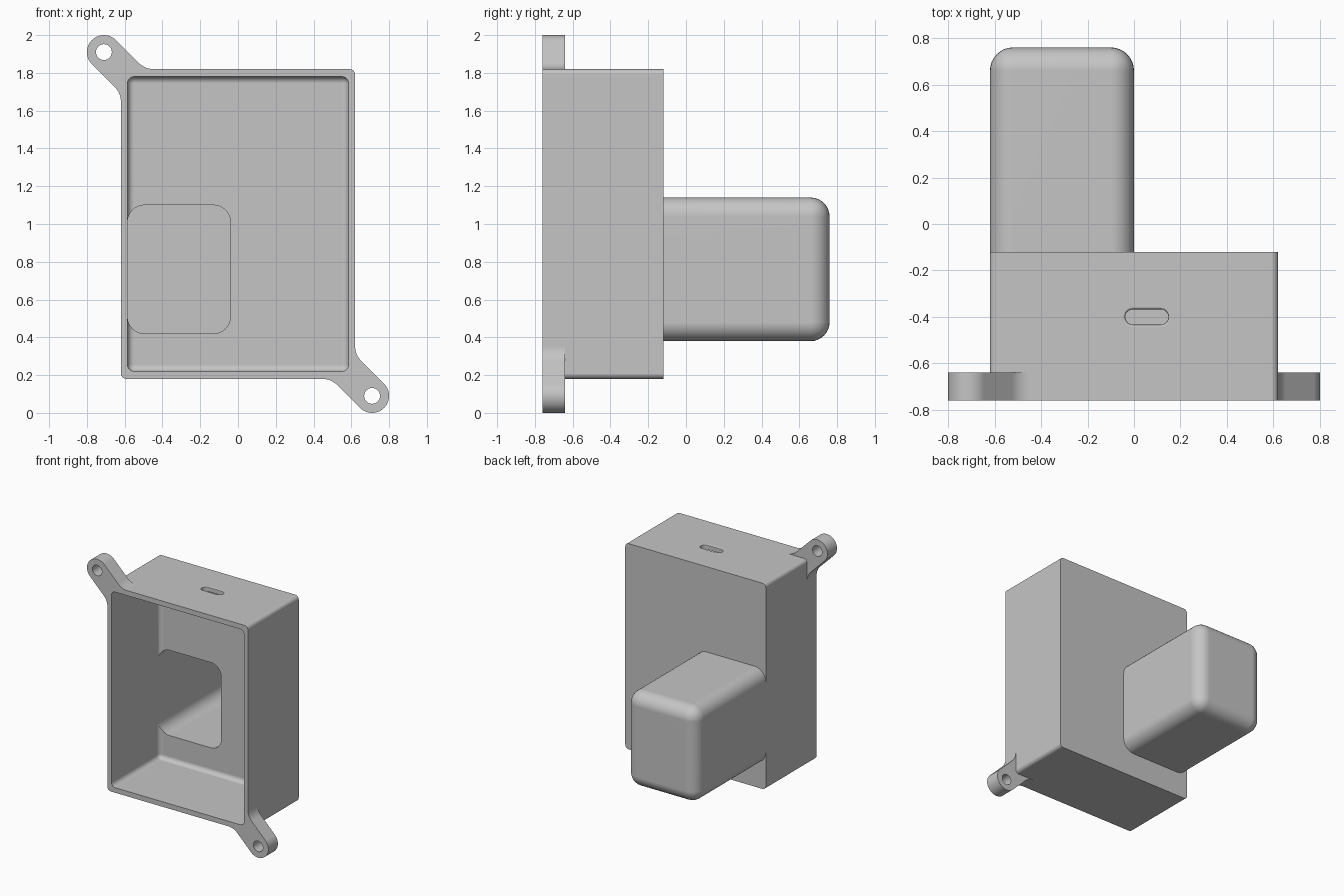
import bpy, bmesh
from math import cos, sin, radians
from mathutils import Vector

if "Cube" in bpy.data.objects:
    bpy.data.objects.remove(bpy.data.objects["Cube"], do_unlink=True)

grey = bpy.data.materials.new("light grey plastic")
grey.use_nodes = True
colour = (0.56, 0.56, 0.56, 1)
grey.diffuse_color = colour
grey.node_tree.nodes["Principled BSDF"].inputs["Base Color"].default_value = colour


def finish(name, bm):
    bmesh.ops.recalc_face_normals(bm, faces=bm.faces[:])
    mesh = bpy.data.meshes.new(name)
    bm.to_mesh(mesh)
    bm.free()
    mesh.materials.append(grey)
    obj = bpy.data.objects.new(name, mesh)
    bpy.context.collection.objects.link(obj)
    return obj


def block(name, low, high, radius, round_back=False):
    """Box with rounded edges along y, and optionally around its back face."""
    bm = bmesh.new()
    bmesh.ops.create_cube(bm, size=1)
    low, high = Vector(low), Vector(high)
    for v in bm.verts:
        v.co = Vector([(a + b) / 2 + c * (b - a) for a, b, c in zip(low, high, v.co)])
    middle = (low.y + high.y) / 2
    edges = []
    for e in bm.edges:
        a, b = (v.co.y for v in e.verts)
        if abs(a - b) > 0.01 or (round_back and min(a, b) > middle):
            edges.append(e)
    bmesh.ops.bevel(bm, geom=edges, offset=radius, segments=8, profile=0.5,
                    affect='EDGES', clamp_overlap=True)
    return finish(name, bm)


def loft(name, rings):
    """Skin a closed solid through matching rings of points."""
    bm = bmesh.new()
    loops = [[bm.verts.new(p) for p in ring] for ring in rings]
    n = len(loops[0])
    for lower, upper in zip(loops, loops[1:]):
        for i in range(n):
            j = (i + 1) % n
            bm.faces.new((lower[i], lower[j], upper[j], upper[i]))
    bm.faces.new(loops[0])
    bm.faces.new(loops[-1])
    return finish(name, bm)


def arc(cx, cz, r, start, end, steps):
    angles = [radians(start + (end - start) * i / steps) for i in range(steps + 1)]
    return [(cx + r * cos(t), cz + r * sin(t)) for t in angles]


def plate(name, outline, y0, y1):
    return loft(name, [[(x, y, z) for x, z in outline] for y in (y0, y1)])


def combine(target, tool, operation):
    bpy.context.view_layer.objects.active = target
    mod = target.modifiers.new(operation, 'BOOLEAN')
    mod.operation = operation
    mod.solver = 'EXACT'
    mod.object = tool
    bpy.ops.object.modifier_apply(modifier=mod.name)
    bpy.data.objects.remove(tool, do_unlink=True)


FRONT, BACK, SIDE, WALL = -0.76, -0.12, 0.62, 0.035
LOW, HIGH = 0.18, 1.82

# Main case and the rear compartment
case = block("case", (-SIDE, FRONT, LOW), (SIDE, BACK, HIGH), 0.03)
combine(case, block("rear_compartment", (-SIDE, BACK - 0.02, 0.38), (0, 0.76, 1.14),
                    0.1, True), 'UNION')

# Mounting ears: half an outline around the hole, mirrored on the diagonal
ear_x, ear_z, ear_r, fillet = -0.71, 1.91, 0.09, 0.11
drop = HIGH - ear_z
corner = ear_r * 2 ** 0.5 - drop
half = arc(0, 0, ear_r, 135, 45, 10)
half += arc(corner + fillet * 0.4142, drop + fillet, fillet, 225, 270, 6)
half.append((half[-1][0], drop - 0.02))
outline = half + [(-b, -a) for a, b in reversed(half[1:])]
hole = arc(0, 0, 0.042, 0, 350, 35)


def placed(points, turn):
    return [(turn * (ear_x + a), 1 + turn * (ear_z - 1 + b)) for a, b in points]


for turn in (1, -1):
    combine(case, plate("mounting_ear", placed(outline, turn), FRONT, FRONT + 0.12), 'UNION')

# Hollow interior, open at the front
combine(case, block("case_cavity", (-SIDE + WALL, FRONT - 0.2, LOW + WALL + 0.005),
                    (SIDE - WALL, BACK - WALL, HIGH - WALL - 0.005), 0.035, True), 'DIFFERENCE')
combine(case, block("compartment_cavity", (-SIDE + WALL, -0.3, 0.42),
                    (-0.04, 0.72, 1.10), 0.09), 'DIFFERENCE')

# Screw holes
for turn in (1, -1):
    combine(case, plate("screw_hole", placed(hole, turn), FRONT - 0.1, FRONT + 0.2), 'DIFFERENCE')


# Cable slot through the top, with a softened rim
def slot_ring(r, z):
    points = arc(0.06, 0, r, -90, 90, 10) + arc(-0.06, 0, r, 90, 270, 10)
    return [(0.055 + x, -0.4 + y, z) for x, y in points]


rim = [(0.033, HIGH - 0.12), (0.033, HIGH - 0.01), (0.034, HIGH - 0.006),
       (0.037, HIGH - 0.003), (0.043, HIGH), (0.043, HIGH + 0.05)]
combine(case, loft("cable_slot", [slot_ring(r, z) for r, z in rim]), 'DIFFERENCE')

# Smooth fillets, crisp edges and flat walls
bpy.ops.object.select_all(action='DESELECT')
case.select_set(True)
bpy.context.view_layer.objects.active = case
bpy.ops.object.shade_smooth_by_angle(angle=radians(30))
flat = case.modifiers.new("flat walls", 'WEIGHTED_NORMAL')
flat.keep_sharp = True
